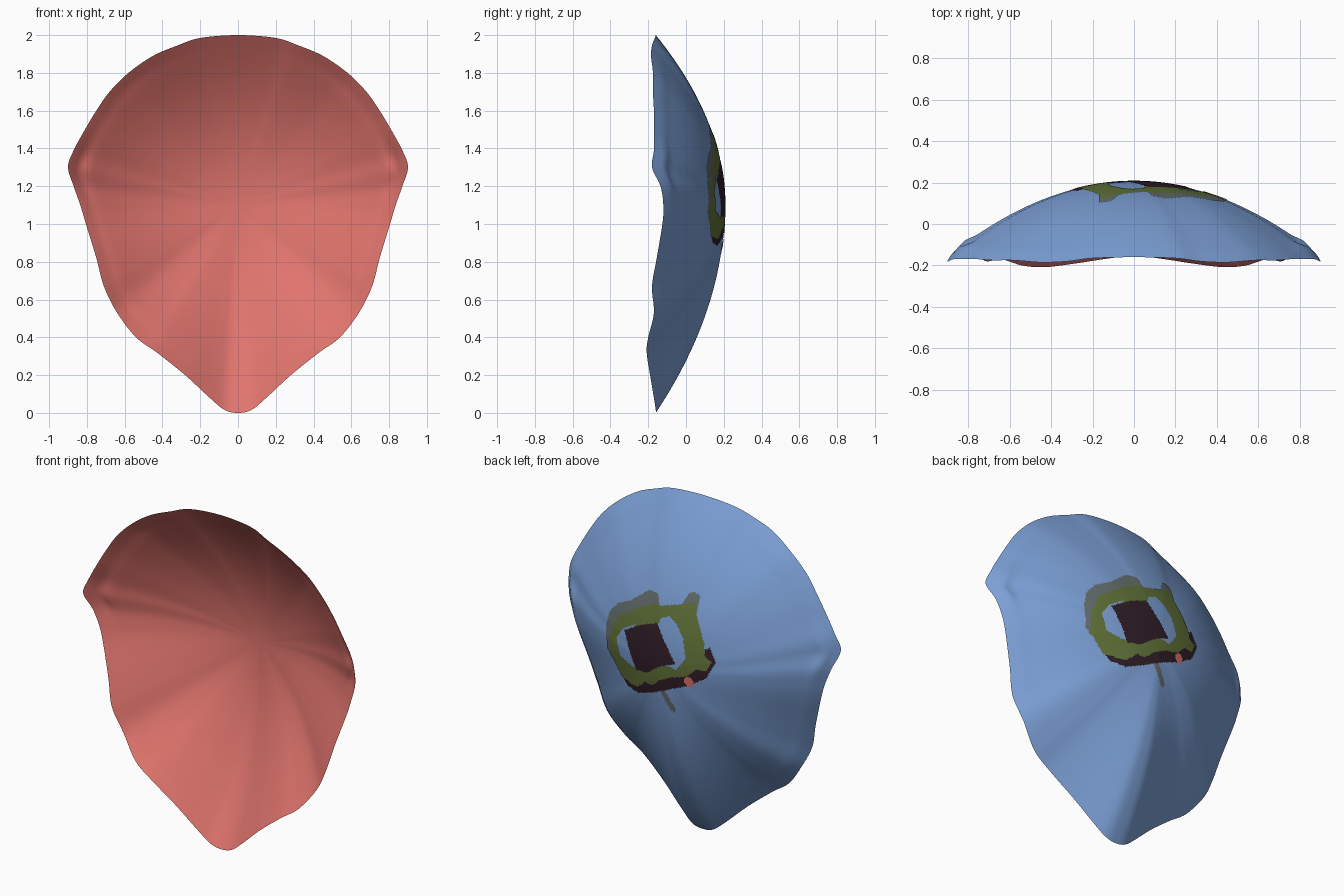
import bpy
import bmesh
import math
from mathutils import Vector
from mathutils.bvhtree import BVHTree

cube = bpy.data.objects.get("Cube")
if cube:
    bpy.data.objects.remove(cube, do_unlink=True)


def make_material(name, color):
    mat = bpy.data.materials.new(name)
    mat.use_nodes = True
    rgba = (*color, 1)
    mat.diffuse_color = rgba
    mat.node_tree.nodes["Principled BSDF"].inputs["Base Color"].default_value = rgba
    return mat


blue = make_material("blue", (0.2, 0.35, 0.67))
red = make_material("coral red", (0.76, 0.178, 0.156))
olive = make_material("olive green", (0.12, 0.17, 0.04))
gray = make_material("gray", (0.13, 0.156, 0.156))
dark = make_material("dark plum", (0.03, 0.013, 0.021))


def make_object(name, bm, materials):
    mesh = bpy.data.meshes.new(name)
    bm.to_mesh(mesh)
    for mat in materials:
        mesh.materials.append(mat)
    for poly in mesh.polygons:
        poly.use_smooth = True
    obj = bpy.data.objects.new(name, mesh)
    bpy.context.collection.objects.link(obj)
    return obj


# Rim of the shell, top to bottom on one side: x, y, z
half_rim = [
    (0, -.16, 2), (.2, -.165, 1.985), (.32, -.18, 1.945), (.45, -.185, 1.89),
    (.58, -.175, 1.8), (.68, -.175, 1.7), (.75, -.17, 1.6), (.81, -.17, 1.5),
    (.87, -.17, 1.39), (.9, -.18, 1.3), (.87, -.135, 1.2), (.835, -.12, 1.1),
    (.805, -.125, 1), (.75, -.155, .82), (.71, -.18, .67), (.64, -.17, .53),
    (.54, -.2, .4), (.43, -.208, .32), (.28, -.19, .2), (.15, -.17, .08),
    (.07, -.16, .015), (0, -.16, 0),
]
control = [Vector(p) for p in half_rim]
control += [Vector((-p.x, p.y, p.z)) for p in reversed(control[1:-1])]


def smooth_loop(points, steps):
    """Closed Catmull-Rom curve through the points."""
    n = len(points)
    loop = []
    for i in range(n):
        a, b, c, d = (points[(i + k) % n] for k in (-1, 0, 1, 2))
        for s in range(steps):
            t = s / steps
            loop.append(b + 0.5 * t * (c - a + t * (
                2 * a - 5 * b + 4 * c - d + t * (3 * (b - c) + d - a))))
    return loop


rim = smooth_loop(control, 5)
CENTRE = Vector((0, 0.205, 1.1))
RINGS = 44


def shell_point(edge, t, inset):
    """Point on the bowl, with a slight curl just inside the rim."""
    p = CENTRE.lerp(edge, t)
    p.y = CENTRE.y + (edge.y - CENTRE.y) * t * t
    ear = math.exp(-((edge.z - 1.3) / 0.12) ** 2)
    side = min(1, abs(edge.x) / 0.6) ** 2
    p.y += (0.006 * side + 0.02 * ear) * math.exp(-((t - 0.94) / 0.04) ** 2) * (1 - t ** 30)
    p.y -= inset * (1 - t ** 12)
    return p


def shell_mesh(inset, face_front):
    bm = bmesh.new()
    hub = bm.verts.new(shell_point(rim[0], 0, inset))
    rings = [[bm.verts.new(shell_point(e, r / RINGS, inset)) for e in rim]
             for r in range(1, RINGS + 1)]
    n = len(rim)
    for i in range(n):
        j = (i + 1) % n
        bm.faces.new((hub, rings[0][i], rings[0][j]))
        for inner, outer in zip(rings, rings[1:]):
            bm.faces.new((inner[i], outer[i], outer[j], inner[j]))
    bm.normal_update()
    bm.faces.ensure_lookup_table()
    if (bm.faces[0].normal.y < 0) != face_front:
        bmesh.ops.reverse_faces(bm, faces=bm.faces[:])
    return bm


# Convex back and concave front, meeting at the rim
outer = shell_mesh(0, False)
surface = BVHTree.FromBMesh(outer)
make_object("outer_shell", outer, [blue])
make_object("inner_lining", shell_mesh(0.006, True), [red])

# Painted emblem regions in x, z, from the bottom layer up
tail = [(.055, 1), (.015, 1), (-.065, .86), (-.05, .84), (-.03, .85)]
lower_shadow = [(.33, .94), (.29, .9), (.2, .885), (.08, .93), (-.05, .99), (-.15, 1.03),
                (-.26, 1.1), (-.31, 1.2), (-.27, 1.28), (-.1, 1.15)]
outer_band = [(.41, 1.03), (.44, 1.07), (.45, 1.2), (.43, 1.29), (.37, 1.36), (.27, 1.41),
              (.16, 1.495), (.09, 1.5), (.06, 1.42), (.3, 1.2)]
knob = [(-.07, 1.48), (-.1, 1.54), (-.13, 1.555), (-.17, 1.54), (-.17, 1.45)]
frame = [(.41, 1.04), (.41, 1.17), (.356, 1.29), (.19, 1.4), (.11, 1.44), (.046, 1.445),
         (-.08, 1.48), (-.15, 1.51), (-.17, 1.44), (-.234, 1.305), (-.25, 1.22), (-.29, 1.2),
         (-.26, 1.14), (-.2, 1.14), (-.14, 1.085), (-.05, 1.06), (.03, 1.02), (.09, .97),
         (.14, .98), (.2, .92), (.33, .935)]
opening = [(.355, 1.17), (.31, 1.235), (.24, 1.28), (.2, 1.31), (.065, 1.37), (-.01, 1.4),
           (-.06, 1.37), (-.11, 1.3), (-.135, 1.19), (-.08, 1.115), (.01, 1.12), (.12, 1.04),
           (.225, 1.04), (.325, 1.07)]
olive_bridge = [(.23, 1.27), (.19, 1.34), (.04, 1.4), (.05, 1.35), (.13, 1.32)]
panel = [(.295, 1.235), (.18, 1.3), (.065, 1.345), (-.073, 1.145), (.02, 1.11), (.12, 1.04),
         (.2, 1.03)]
dot = [(-.155 + .03 * math.cos(a), 1.055 + .03 * math.sin(a))
       for a in (k * math.tau / 12 for k in range(12))]

GAP = -1
palette = [olive, gray, dark, red]
layers = [(tail, 1), (lower_shadow, 2), (outer_band, 1), (knob, 1), (frame, 0),
          (opening, GAP), (olive_bridge, 0), (panel, 2), (dot, 3)]


def inside(x, z, polygon):
    hit = False
    for (ax, az), (bx, bz) in zip(polygon, polygon[1:] + polygon[:1]):
        if (az > z) != (bz > z) and x < ax + (z - az) * (bx - ax) / (bz - az):
            hit = not hit
    return hit


def emblem_color(x, z):
    color = GAP
    for polygon, index in layers:
        if inside(x, z, polygon):
            color = index
    return color


# Emblem: a thin plate draped over the back
STEP = 0.007
emblem = bmesh.new()
grid = {}


def grid_vert(i, k):
    if (i, k) not in grid:
        ray_start = Vector((i * STEP, 1, k * STEP))
        spot, normal, _, _ = surface.ray_cast(ray_start, Vector((0, -1, 0)))
        grid[i, k] = emblem.verts.new(spot + Vector((0, 0.004, 0)))
    return grid[i, k]


for i in range(-60, 75):
    for k in range(110, 230):
        color = emblem_color((i + 0.5) * STEP, (k + 0.5) * STEP)
        if color != GAP:
            corners = ((i, k), (i, k + 1), (i + 1, k + 1), (i + 1, k))
            face = emblem.faces.new([grid_vert(*c) for c in corners])
            face.material_index = color
make_object("painted_emblem", emblem, palette)
